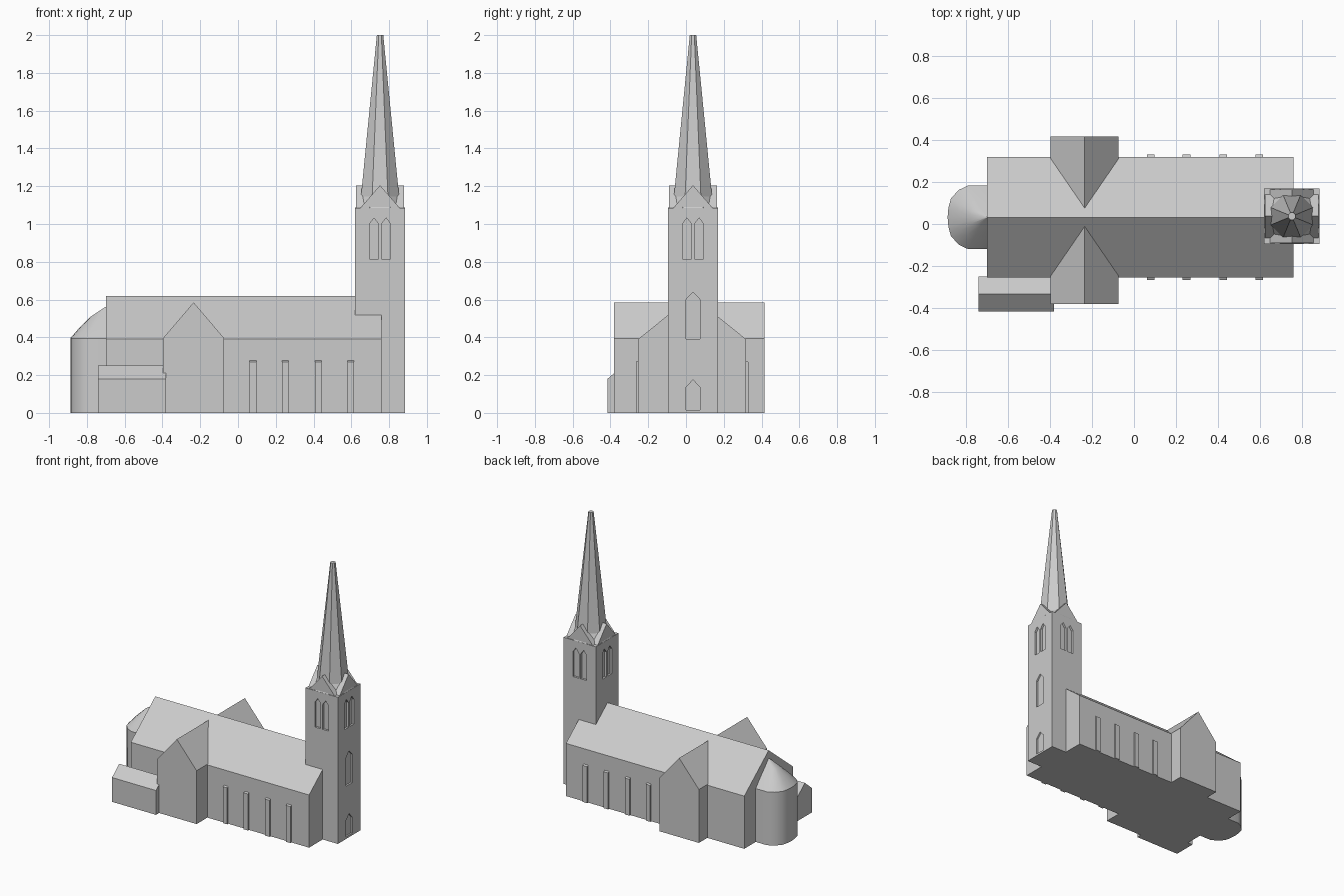
import bpy, bmesh, math
from mathutils import Vector

if "Cube" in bpy.data.objects:
    bpy.data.objects.remove(bpy.data.objects["Cube"])

stone = bpy.data.materials.new("grey_stone")
stone.diffuse_color = (0.6, 0.6, 0.6, 1)
stone.use_nodes = True
stone.node_tree.nodes["Principled BSDF"].inputs["Base Color"].default_value = stone.diffuse_color


def make(name, bm):
    bmesh.ops.recalc_face_normals(bm, faces=bm.faces)
    me = bpy.data.meshes.new(name)
    bm.to_mesh(me)
    bm.free()
    ob = bpy.data.objects.new(name, me)
    bpy.context.collection.objects.link(ob)
    me.materials.append(stone)
    return ob


def loft(name, rings):
    """Skin closed rings of equal length and cap both ends."""
    bm = bmesh.new()
    vs = [[bm.verts.new(p) for p in r] for r in rings]
    n = len(vs[0])
    for a, b in zip(vs, vs[1:]):
        for i in range(n):
            j = (i + 1) % n
            bm.faces.new((a[i], a[j], b[j], b[i]))
    bm.faces.new(vs[0])
    bm.faces.new(vs[-1])
    return make(name, bm)


def prism(name, profile, axis, a, b):
    """Extrude a (side, z) profile along x or y from a to b."""
    def put(t):
        return [(t, s, z) if axis == 'x' else (s, t, z) for s, z in profile]
    return loft(name, [put(a), put(b)])


def house(c, w, eave, ridge):
    return [(c - w, 0), (c + w, 0), (c + w, eave), (c, ridge), (c - w, eave)]


def lancet(c, w, z0, z1, z2):
    return [(c - w, z0), (c + w, z0), (c + w, z1), (c, z2), (c - w, z1)]


YC = 0.032            # church centre line
TX, TY, TW = 0.752, 0.037, 0.132   # tower centre and half width

# Nave, transept, side chapel
prism("nave", house(YC, 0.286, 0.39, 0.62), 'x', -0.70, 0.76)
prism("transept", house(-0.235, 0.162, 0.395, 0.585), 'y', -0.38, 0.416)
prism("side_chapel", house(-0.333, 0.083, 0.18, 0.25), 'x', -0.74, -0.38)

# Buttresses with sloped tops on both nave walls
for i, x in enumerate((0.08, 0.25, 0.425, 0.597)):
    for side, s in (("south", -1), ("north", 1)):
        y0, y1 = YC + s * 0.27, YC + s * 0.298
        prism(f"buttress_{side}_{i + 1}",
              [(y0, 0), (y1, 0), (y1, 0.27), (y0, 0.285)], 'x', x - 0.018, x + 0.018)

# Rounded apse with a domed roof
outline = [(0.06, 0.152), (-0.09, 0.152), (-0.135, 0.13), (-0.172, 0.09),
           (-0.184, 0.046), (-0.188, 0), (-0.184, -0.046), (-0.172, -0.09),
           (-0.135, -0.13), (-0.09, -0.152), (0.06, -0.152)]


def apse_ring(fx, fy, z):
    return [(-0.70 + x * (fx if x < 0 else 1), YC + y * fy, z) for x, y in outline]


walls = loft("apse_walls", [apse_ring(1, 1, 0), apse_ring(1, 1, 0.395)])
roof = loft("apse_roof", [apse_ring(1, 1, 0.395), apse_ring(0.72, 0.66, 0.455),
                          apse_ring(0.42, 0.31, 0.51), apse_ring(0.02, 0.02, 0.56)])
for ob in (walls, roof):
    bpy.ops.object.select_all(action='DESELECT')
    ob.select_set(True)
    bpy.context.view_layer.objects.active = ob
    bpy.ops.object.shade_smooth_by_angle(angle=math.radians(35))

# Tower
sq = [(-TW, -TW), (TW, -TW), (TW, TW), (-TW, TW)]
tower = loft("tower", [[(TX + x, TY + y, z) for x, y in sq] for z in (0, 1.085)])

# Recessed paired belfry openings, plus a window and door on the end face
cutters = []
for s in (-1, 1):
    for k in (-1, 1):
        for axis, c, m in (('x', TY, TX), ('y', TX, TY)):
            cutters.append(prism("belfry_cutter", lancet(c + k * 0.032, 0.024, 0.815, 1.0, 1.032),
                                 axis, m + s * (TW - 0.015), m + s * (TW + 0.05)))
for z0, z1, z2 in ((0.39, 0.6, 0.64), (0.015, 0.135, 0.175)):
    cutters.append(prism("end_opening_cutter", lancet(TY, 0.037, z0, z1, z2),
                         'x', TX + TW - 0.012, TX + TW + 0.05))
for c in cutters:
    mod = tower.modifiers.new("opening", 'BOOLEAN')
    mod.operation, mod.solver, mod.object = 'DIFFERENCE', 'EXACT', c
dg = bpy.context.evaluated_depsgraph_get()
cut_mesh = bpy.data.meshes.new_from_object(tower.evaluated_get(dg))
tower.modifiers.clear()
tower.data = cut_mesh
for c in cutters:
    bpy.data.objects.remove(c)


# Eight-sided spire with a flared foot
def octagon(apothem, z):
    r = apothem / math.cos(math.pi / 8)
    return [(TX + r * math.cos(math.pi / 8 + i * math.pi / 4),
             TY + r * math.sin(math.pi / 8 + i * math.pi / 4), z) for i in range(8)]


loft("spire", [octagon(0.131, 1.085), octagon(0.101, 1.145), octagon(0.017, 2.0)])

# Small gables at the spire foot
gable = [(-0.104, 1.085), (0.104, 1.085), (0, 1.205)]
for side, s in (("low", -1), ("high", 1)):
    prism(f"gable_x_{side}", [(TY + a, z) for a, z in gable], 'x', TX + s * 0.06, TX + s * 0.128)
    prism(f"gable_y_{side}", [(TX + a, z) for a, z in gable], 'y', TY + s * 0.06, TY + s * 0.128)
